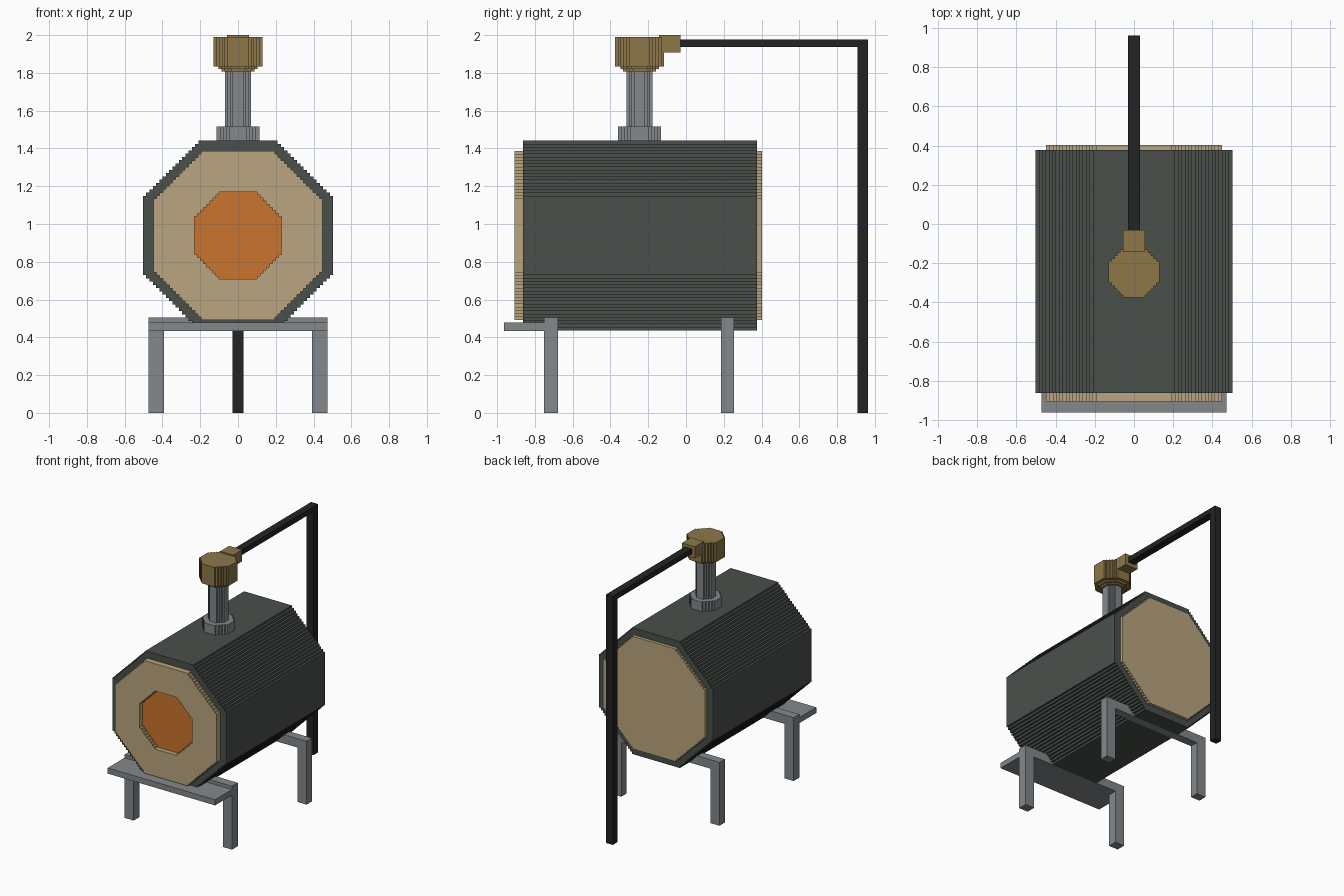
import bpy
import bmesh
from mathutils import Matrix, Vector

cube = bpy.data.objects.get("Cube")
if cube:
    bpy.data.objects.remove(cube, do_unlink=True)


def material(name, hex_code):
    def linear(c):
        return c / 12.92 if c <= 0.04045 else ((c + 0.055) / 1.055) ** 2.4
    colour = [linear(c / 255) for c in bytes.fromhex(hex_code)] + [1.0]
    mat = bpy.data.materials.new(name)
    mat.use_nodes = True
    mat.diffuse_color = colour
    mat.node_tree.nodes["Principled BSDF"].inputs["Base Color"].default_value = colour
    return mat


IRON = material("dark iron", "4A504B")
TAN = material("tan plate", "BAA57E")
GLOW = material("glowing orange", "CB752E")
STEEL = material("grey steel", "83888B")
BRASS = material("aged brass", "8D774A")
BLACK = material("black pipe", "232323")


def add_object(name, bm, mat):
    bmesh.ops.recalc_face_normals(bm, faces=bm.faces)
    mesh = bpy.data.meshes.new(name)
    bm.to_mesh(mesh)
    bm.free()
    mesh.materials.append(mat)
    obj = bpy.data.objects.new(name, mesh)
    bpy.context.collection.objects.link(obj)
    return obj


def box(name, x, y, z, mat):
    """Box from (low, high) pairs on each axis."""
    bm = bmesh.new()
    bmesh.ops.create_cube(bm, size=1)
    spans = (x, y, z)
    bmesh.ops.scale(bm, vec=[b - a for a, b in spans], verts=bm.verts)
    bmesh.ops.translate(bm, vec=[(a + b) / 2 for a, b in spans], verts=bm.verts)
    return add_object(name, bm, mat)


def stepped_octagon(half, flat, steps):
    """Octagon outline whose diagonal sides are small stairs."""
    d = (half - flat) / steps
    corner = [Vector((flat, half))]
    for i in range(steps):
        corner.append(Vector((flat + i * d, half - (i + 1) * d)))
        corner.append(Vector((flat + (i + 1) * d, half - (i + 1) * d)))
    turn = Matrix.Rotation(-1.5707963, 2)
    outline = []
    for _ in range(4):
        outline += corner
        corner = [turn @ p for p in corner]
    return outline


def octagon_prism(name, half, flat, steps, span, mat, axis, centre):
    """Extrude a stepped octagon over span along y (lying) or z (standing)."""
    low, high = span

    def place(p, t):
        if axis == "y":
            return (p.x, t, centre + p.y)
        return (p.x, centre + p.y, t)

    bm = bmesh.new()
    outline = stepped_octagon(half, flat, steps)
    face = bm.faces.new([bm.verts.new(place(p, low)) for p in outline])
    new = bmesh.ops.extrude_face_region(bm, geom=[face], use_keep_orig=True)
    moved = [g for g in new["geom"] if isinstance(g, bmesh.types.BMVert)]
    offset = Vector(place(outline[0], high)) - Vector(place(outline[0], low))
    bmesh.ops.translate(bm, vec=offset, verts=moved)
    return add_object(name, bm, mat)


# Boiler drum with its two end plates
AXLE = 0.939
octagon_prism("drum", 0.503, 0.21, 17, (-0.862, 0.377), IRON, "y", AXLE)
octagon_prism("back_plate", 0.448, 0.195, 15, (0.375, 0.402), TAN, "y", AXLE)
front = octagon_prism("front_plate", 0.448, 0.195, 15, (-0.907, -0.86), TAN, "y", AXLE)

# Opening in the front plate, with the fire set back inside
cutter = octagon_prism("opening_cutter", 0.231, 0.1, 8, (-1, -0.8), TAN, "y", AXLE)
cutter.hide_render = True
cut = front.modifiers.new("opening", "BOOLEAN")
cut.operation = "DIFFERENCE"
cut.solver = "EXACT"
cut.object = cutter
bpy.context.view_layer.objects.active = front
bpy.ops.object.modifier_apply(modifier=cut.name)
bpy.data.objects.remove(cutter, do_unlink=True)
octagon_prism("fire", 0.231, 0.1, 8, (-0.87, -0.861), GLOW, "y", AXLE)

# Chimney stack: collar, tube, stepped lip and cap
STACK = -0.246
for name, half, flat, steps, span, mat in (
    ("chimney_collar", 0.113, 0.047, 4, (1.44, 1.517), STEEL),
    ("chimney_tube", 0.069, 0.03, 3, (1.5, 1.82), STEEL),
    ("cap_lower_lip", 0.087, 0.037, 3, (1.807, 1.825), BRASS),
    ("cap_upper_lip", 0.102, 0.043, 4, (1.82, 1.84), BRASS),
    ("chimney_cap", 0.13, 0.056, 5, (1.835, 1.99), BRASS),
):
    octagon_prism(name, half, flat, steps, span, mat, "z", STACK)

# Outlet and the pipe running back and down to the ground
box("outlet_elbow", (-0.057, 0.057), (-0.142, -0.03), (1.907, 2.0), BRASS)
box("overhead_pipe", (-0.03, 0.03), (-0.035, 0.963), (1.936, 1.977), BLACK)
box("down_pipe", (-0.03, 0.03), (0.907, 0.963), (0, 1.977), BLACK)

# Stand: two leg pairs, each joined by a crossbar
for end, y in (("front", (-0.751, -0.678)), ("rear", (0.186, 0.254))):
    box(end + "_crossbar", (-0.4, 0.4), y, (0.433, 0.504), STEEL)
    box(end + "_leg_left", (0.392, 0.473), y, (0, 0.504), STEEL)
    box(end + "_leg_right", (-0.473, -0.392), y, (0, 0.504), STEEL)

# Shelf under the front opening
box("shelf", (-0.473, 0.473), (-0.963, -0.75), (0.433, 0.478), STEEL)
